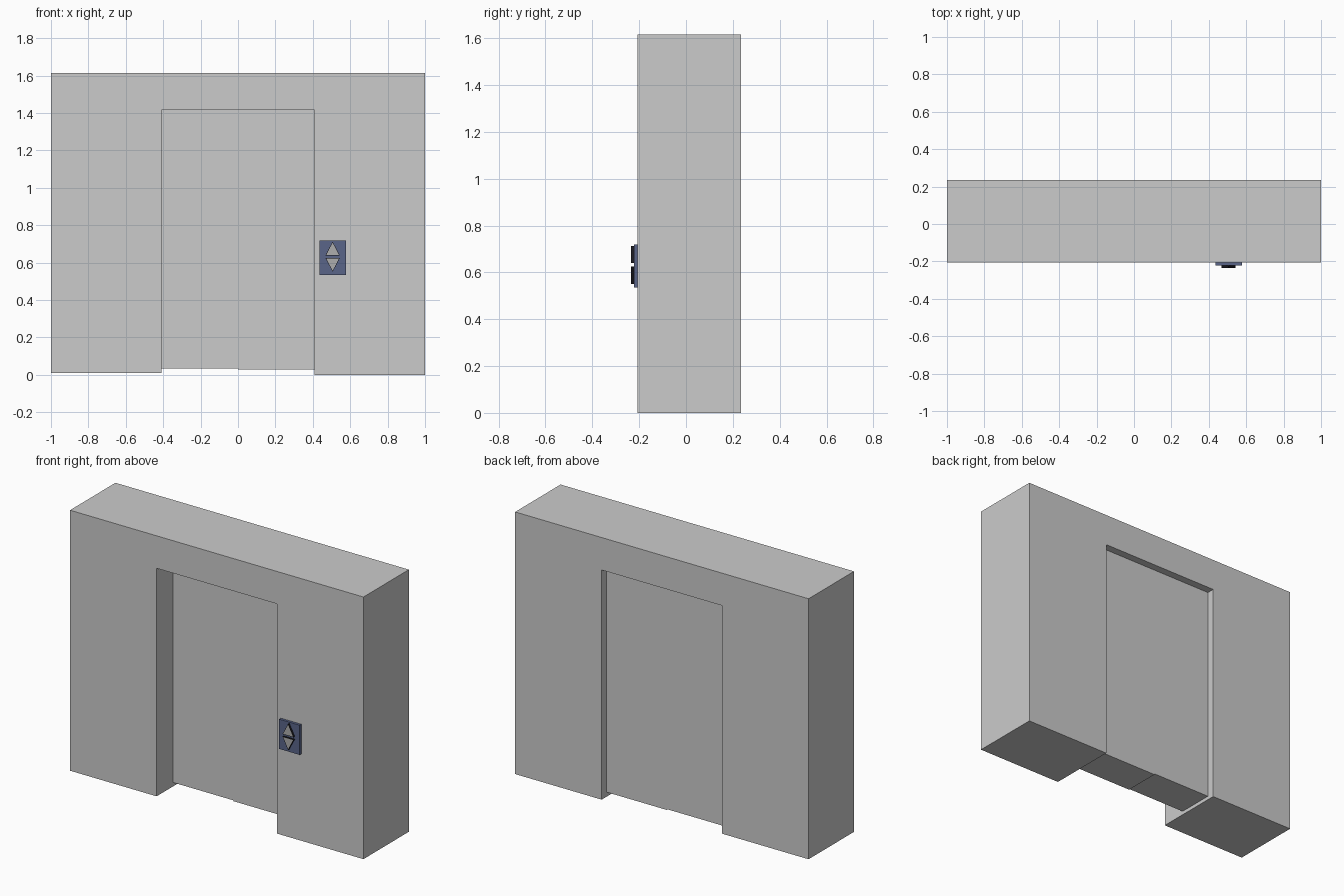
import bpy, bmesh

if "Cube" in bpy.data.objects:
    bpy.data.objects.remove(bpy.data.objects["Cube"])

WALL_F, WALL_B = -0.207, 0.235    # wall front / back
DOOR_F, DOOR_B = -0.045, 0.187    # door front / back
PANEL_F, BUTTON_F = -0.223, -0.235


def material(name, rgb):
    m = bpy.data.materials.new(name)
    m.diffuse_color = (*rgb, 1)
    m.use_nodes = True
    m.node_tree.nodes["Principled BSDF"].inputs["Base Color"].default_value = m.diffuse_color
    return m


def prism(name, outline, y0, y1, mat=None):
    """Extrude an x-z outline from y0 to y1."""
    bm = bmesh.new()
    face = bm.faces.new([bm.verts.new((x, y0, z)) for x, z in outline])
    ext = bmesh.ops.extrude_face_region(bm, geom=[face])
    for v in ext["geom"]:
        if isinstance(v, bmesh.types.BMVert):
            v.co.y = y1
    bmesh.ops.recalc_face_normals(bm, faces=bm.faces)
    me = bpy.data.meshes.new(name)
    bm.to_mesh(me)
    bm.free()
    ob = bpy.data.objects.new(name, me)
    bpy.context.collection.objects.link(ob)
    if mat:
        me.materials.append(mat)
    return ob


def rect(x0, x1, z0, z1):
    return [(x0, z0), (x1, z0), (x1, z1), (x0, z1)]


blue = material("panel_blue", (0.10, 0.13, 0.25))
black = material("button_rim", (0.01, 0.01, 0.015))
grey = material("button_grey", (0.42, 0.42, 0.42))

# wall with door opening; left foot slightly shorter
prism("wall_frame", [(-1, 0.01), (-0.41, 0.01), (-0.41, 1.415), (0.41, 1.415),
                     (0.41, 0), (1, 0), (1, 1.615), (-1, 1.615)], WALL_F, WALL_B)

# two recessed sliding doors
prism("left_door", rect(-0.41, 0, 0.033, 1.415), DOOR_F, DOOR_B)
prism("right_door", rect(0, 0.41, 0.028, 1.415), DOOR_F, DOOR_B)

# call panel
prism("call_panel", rect(0.437, 0.577, 0.535, 0.718), WALL_F, PANEL_F, blue)

# triangular buttons: dark body with an inset grey face
CX, HALF = 0.506, 0.038
for name, base, tip in (("up_button", 0.639, 0.712), ("down_button", 0.624, 0.551)):
    tri = [(CX - HALF, base), (CX + HALF, base), (CX, tip)]
    ob = prism(name, tri, PANEL_F, BUTTON_F, black)
    ob.data.materials.append(grey)
    bm = bmesh.new()
    bm.from_mesh(ob.data)
    front = min(bm.faces, key=lambda f: f.calc_center_median().y)
    bmesh.ops.inset_region(bm, faces=[front], thickness=0.004)
    front.material_index = 1
    bm.to_mesh(ob.data)
    bm.free()
